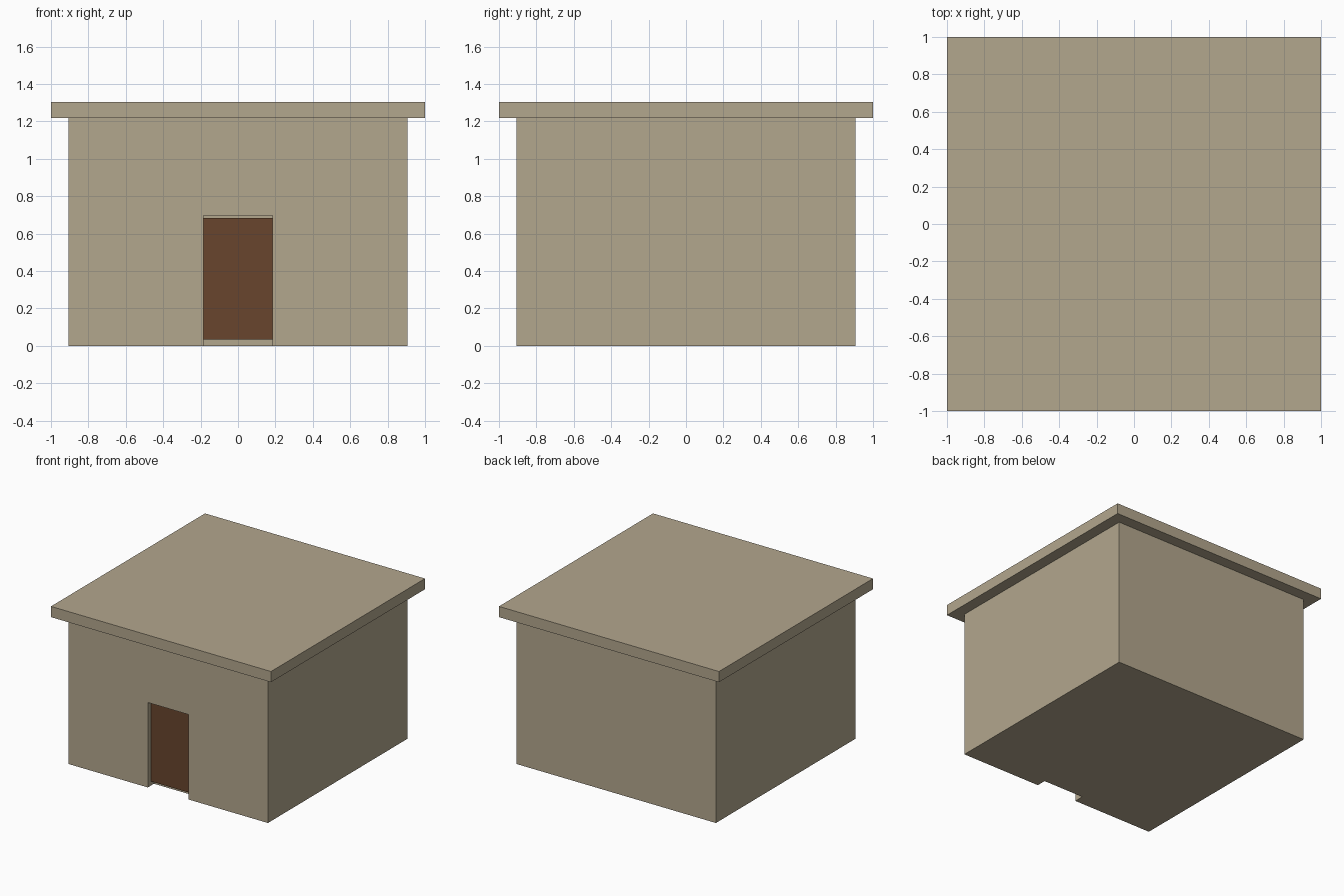
import bpy, bmesh

if "Cube" in bpy.data.objects:
    bpy.data.objects.remove(bpy.data.objects["Cube"])


def material(name, rgb):
    m = bpy.data.materials.new(name)
    m.diffuse_color = (*rgb, 1.0)
    m.use_nodes = True
    m.node_tree.nodes["Principled BSDF"].inputs["Base Color"].default_value = m.diffuse_color
    return m


stone = material("sandstone", (0.45, 0.385, 0.27))
wood = material("brown wood", (0.14, 0.06, 0.026))


def add_object(name, bm, mat):
    bmesh.ops.recalc_face_normals(bm, faces=bm.faces)
    mesh = bpy.data.meshes.new(name)
    bm.to_mesh(mesh)
    bm.free()
    mesh.materials.append(mat)
    obj = bpy.data.objects.new(name, mesh)
    bpy.context.collection.objects.link(obj)
    return obj


def box(name, x, y, z, mat):
    """Box from (min, max) ranges on each axis."""
    bm = bmesh.new()
    bmesh.ops.create_cube(bm, size=1)
    for v in bm.verts:
        v.co = [r[0] if c < 0 else r[1] for c, r in zip(v.co, (x, y, z))]
    return add_object(name, bm, mat)


W = 0.907         # half width of the walls
DOOR = 0.185      # half width of the doorway
EAVE, TOP = 1.217, 1.305

# Walls with a doorway recess cut through the bottom edge of the front
walls = box("walls", (-W, W), (-W, W), (0, EAVE), stone)
cutter = box("doorway_cutter", (-DOOR, DOOR), (-W - 0.2, -W + 0.08), (-0.2, 0.698), stone)
cutter.hide_render = True
cutter.hide_viewport = True
cut = walls.modifiers.new("doorway", 'BOOLEAN')
cut.operation = 'DIFFERENCE'
cut.solver = 'EXACT'
cut.object = cutter

# Overhanging flat roof slab
box("roof_slab", (-1, 1), (-1, 1), (EAVE, TOP), stone)

# Door panel set back inside the recess
box("door", (-DOOR, DOOR), (-W + 0.04, -W + 0.08), (0.035, 0.684), wood)
